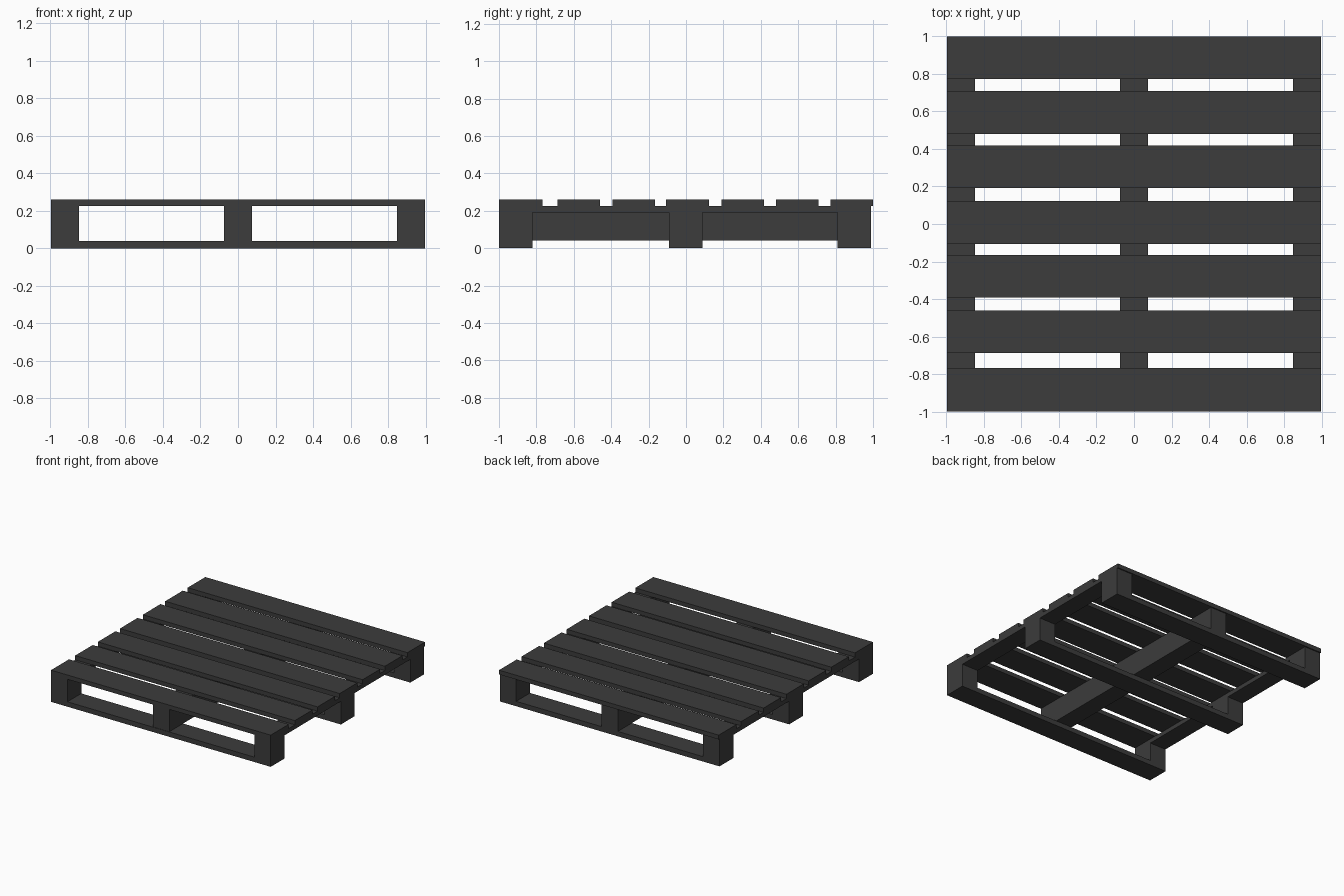
import bpy
import bmesh

if "Cube" in bpy.data.objects:
    bpy.data.objects.remove(bpy.data.objects["Cube"])

dark = bpy.data.materials.new("dark_stain")
dark.diffuse_color = (0.045, 0.045, 0.045, 1)
dark.use_nodes = True
dark.node_tree.nodes["Principled BSDF"].inputs["Base Color"].default_value = dark.diffuse_color

DECK_Z, TOP_Z, BASE_Z, NOTCH_Z = 0.225, 0.26, 0.04, 0.19


def finish(name, bm):
    bmesh.ops.recalc_face_normals(bm, faces=bm.faces)
    mesh = bpy.data.meshes.new(name)
    bm.to_mesh(mesh)
    bm.free()
    mesh.materials.append(dark)
    obj = bpy.data.objects.new(name, mesh)
    bpy.context.collection.objects.link(obj)
    return obj


def extrude_x(name, profile, x0, x1):
    """Extrude a (y, z) outline from x0 to x1."""
    bm = bmesh.new()
    face = bm.faces.new([bm.verts.new((x0, y, z)) for y, z in profile])
    new = bmesh.ops.extrude_face_region(bm, geom=[face])["geom"]
    verts = [v for v in new if isinstance(v, bmesh.types.BMVert)]
    bmesh.ops.translate(bm, verts=verts, vec=(x1 - x0, 0, 0))
    return finish(name, bm)


def board(name, y0, y1, z0, z1, x0=-0.997, x1=0.997):
    return extrude_x(name, [(y0, z0), (y1, z0), (y1, z1), (y0, z1)], x0, x1)


# Seven deck slats
slats = [(-1.0, -0.767), (-0.687, -0.46), (-0.393, -0.166), (-0.106, 0.122),
         (0.191, 0.418), (0.48, 0.708), (0.772, 1.0)]
for i, (y0, y1) in enumerate(slats):
    board(f"deck_slat_{i + 1}", y0, y1, DECK_Z, TOP_Z)

# Three bottom boards across the width
for name, y0, y1 in (("front", -1.0, -0.82), ("middle", -0.09, 0.087),
                     ("back", 0.81, 0.99)):
    board(f"{name}_bottom_board", y0, y1, 0, BASE_Z)

# Side stringers with two fork notches each
notched = [(-1.0, BASE_Z), (-0.82, BASE_Z), (-0.82, NOTCH_Z), (-0.09, NOTCH_Z),
           (-0.09, BASE_Z), (0.087, BASE_Z), (0.087, NOTCH_Z), (0.81, NOTCH_Z),
           (0.81, BASE_Z), (0.99, BASE_Z), (0.99, DECK_Z), (-1.0, DECK_Z)]
extrude_x("left_stringer", notched, -0.997, -0.848)
extrude_x("right_stringer", notched, 0.848, 0.997)

# Solid centre stringer
board("centre_stringer", -0.997, 0.99, BASE_Z, DECK_Z, -0.075, 0.075)
